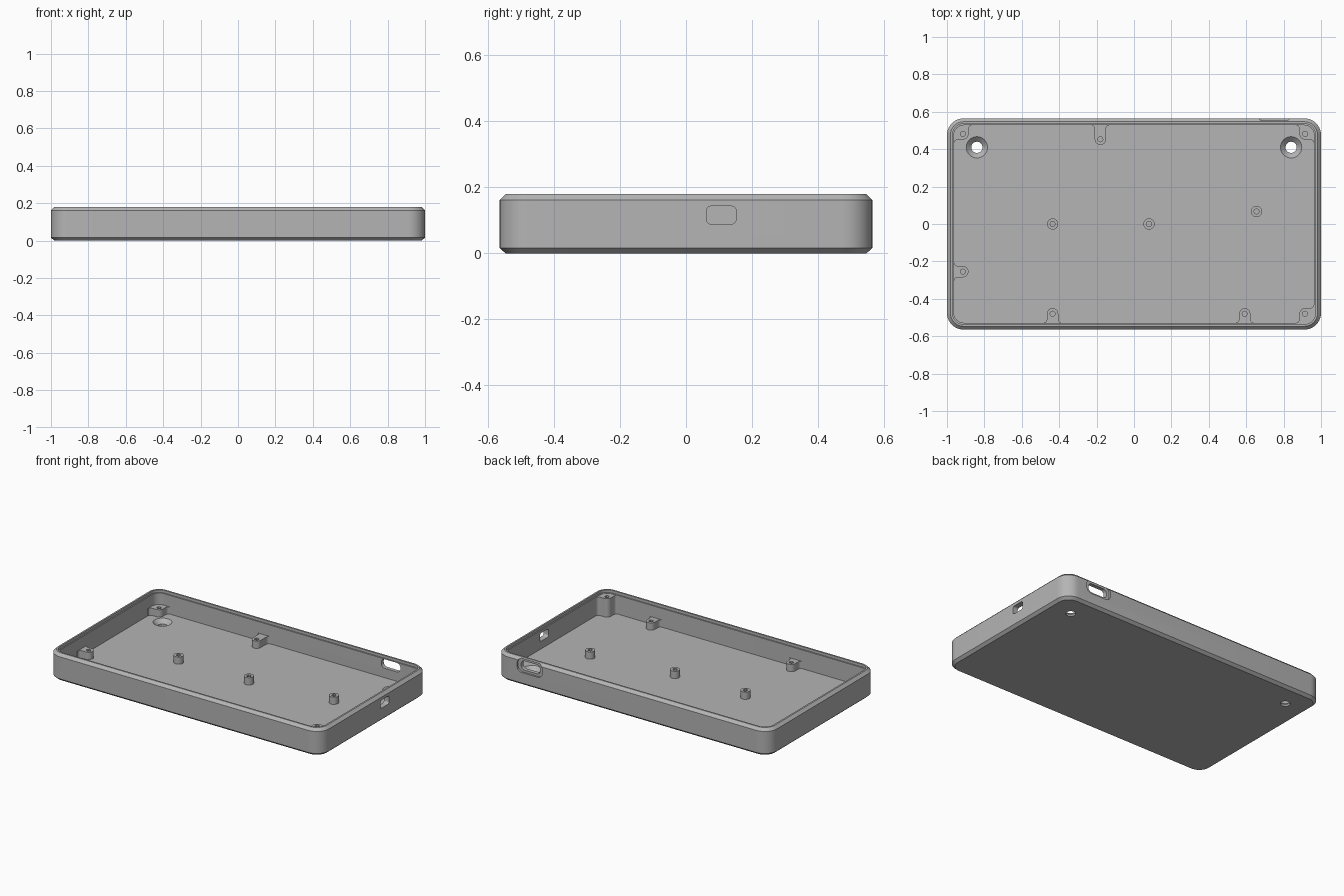
import bpy, bmesh
from math import pi, sin, cos
from mathutils import Vector, Matrix

cube = bpy.data.objects.get("Cube")
if cube:
    bpy.data.objects.remove(cube, do_unlink=True)

GREY = (0.46, 0.46, 0.46, 1)
grey = bpy.data.materials.new("matte_grey")
grey.use_nodes = True
grey.diffuse_color = GREY
grey.node_tree.nodes["Principled BSDF"].inputs["Base Color"].default_value = GREY

FLOOR = 0.038
INNER = Vector((0.962, 0.529))


def rounded_rect(hx, hy, r, steps=10):
    """Outline of a rounded rectangle, counter-clockwise."""
    pts = []
    for k, (sx, sy) in enumerate([(1, 1), (-1, 1), (-1, -1), (1, -1)]):
        for i in range(steps + 1):
            a = (k + i / steps) * pi / 2
            pts.append((sx * (hx - r) + r * cos(a), sy * (hy - r) + r * sin(a)))
    return pts


def circle(r, n=32):
    return [(r * cos(2 * pi * i / n), r * sin(2 * pi * i / n)) for i in range(n)]


def loft(name, sections, matrix=Matrix()):
    """Skin (outline, height) sections into one closed solid."""
    bm = bmesh.new()
    rings = [[bm.verts.new((p[0], p[1], z)) for p in pts] for pts, z in sections]
    for a, b in zip(rings, rings[1:]):
        for i in range(len(a)):
            j = (i + 1) % len(a)
            bm.faces.new((a[i], a[j], b[j], b[i]))
    bm.faces.new(rings[0][::-1])
    bm.faces.new(rings[-1])
    bm.transform(matrix)
    bmesh.ops.recalc_face_normals(bm, faces=bm.faces)
    mesh = bpy.data.meshes.new(name)
    bm.to_mesh(mesh)
    bm.free()
    mesh.materials.append(grey)
    obj = bpy.data.objects.new(name, mesh)
    bpy.context.collection.objects.link(obj)
    return obj


def activate(obj):
    bpy.ops.object.select_all(action='DESELECT')
    obj.select_set(True)
    bpy.context.view_layer.objects.active = obj


def cut(obj, cutter):
    mod = obj.modifiers.new("cut", 'BOOLEAN')
    mod.operation = 'DIFFERENCE'
    mod.solver = 'EXACT'
    mod.object = cutter
    activate(obj)
    bpy.ops.object.modifier_apply(modifier=mod.name)
    bpy.data.objects.remove(cutter, do_unlink=True)


def smooth(obj):
    activate(obj)
    bpy.ops.object.shade_smooth_by_angle(angle=0.5)


# Tray shell: outside, chamfers, rim, lid ledge, inner wall and floor
shell = [(1, 0.565, 0.09, 0.0, 0.018), (1, 0.565, 0.09, 0.016, 0),
         (1, 0.565, 0.09, 0.162, 0), (1, 0.565, 0.09, 0.18, 0.018),
         (1, 0.565, 0.09, 0.18, 0.029), (1, 0.565, 0.09, 0.162, 0.029),
         (1, 0.565, 0.09, 0.162, 0.037), (1, 0.565, 0.09, FLOOR, 0.037)]
tray = loft("tray", [(rounded_rect(x - d, y - d, r - d), z)
                     for x, y, r, z, d in shell])

# Countersunk mounting holes in the floor
for x in (-0.84, 0.84):
    profile = [(0.03, -0.05), (0.03, 0.012), (0.057, FLOOR), (0.057, 0.06)]
    cut(tray, loft("hole_cutter", [(circle(r), z) for r, z in profile],
                   Matrix.Translation((x, 0.41, 0))))

# Port in the right-hand wall
to_side = Matrix(((0, 0, 1, 0), (1, 0, 0, 0.107), (0, 1, 0, 0.116), (0, 0, 0, 1)))
port = rounded_rect(0.045, 0.027, 0.014, 6)
cut(tray, loft("port_cutter", [(port, 0.9), (port, 1.1)], to_side))

# Slot in the back wall with a shallow outer recess
to_back = Matrix(((1, 0, 0, 0.75), (0, 0, -1, 0), (0, 1, 0, 0.13), (0, 0, 0, 1)))
slot = rounded_rect(0.07, 0.03, 0.026, 8)
recess = rounded_rect(0.092, 0.045, 0.035, 8)
cut(tray, loft("slot_cutter", [(slot, -0.7), (slot, -0.48)], to_back))
cut(tray, loft("recess_cutter", [(recess, -0.7), (recess, -0.553)], to_back))
smooth(tray)

# Screw bosses
R, FILLET = 0.03, 0.022


def stem_side(c, d, n, length):
    """One flared side of a boss stem, from the wall towards its centre."""
    pts = [c + d * (length + 0.005) + n * (R + FILLET)]
    for i in range(7):
        a = -i / 6 * pi / 2
        pts.append(c + d * (length - FILLET + FILLET * cos(a))
                   + n * (R + FILLET + FILLET * sin(a)))
    return pts


def nose(c, u, v, span, steps=12):
    return [c + (u * cos(span * i / steps) + v * sin(span * i / steps)) * R
            for i in range(steps + 1)]


def reach(c, d):
    """Distance from a boss centre to the inner wall in direction d."""
    return abs(INNER.dot(Vector(map(abs, d)))) - c.dot(d)


def boss(name, x, y, top, dirs=()):
    c = Vector((x, y))
    dirs = [Vector(d) for d in dirs]
    if not dirs:
        outline = [c + Vector(p) for p in circle(R, 24)]
    elif len(dirs) == 1:
        d = dirs[0]
        n = Vector((-d.y, d.x))
        length = reach(c, d)
        outline = (stem_side(c, d, n, length) + nose(c, n, -d, pi)
                   + stem_side(c, d, -n, length)[::-1])
    else:
        d, e = dirs
        ld, le = reach(c, d), reach(c, e)
        outline = (stem_side(c, d, -e, ld) + nose(c, -e, -d, pi / 2)
                   + stem_side(c, e, -d, le)[::-1]
                   + [c + d * (ld + 0.005) + e * (le + 0.005)])
    obj = loft(name, [(outline, FLOOR - 0.005), (outline, top)])
    pilot = circle(0.014, 8)
    cut(obj, loft("pilot_cutter", [(pilot, FLOOR + 0.002), (pilot, 0.3)],
                  Matrix.Translation((x, y, 0))))
    smooth(obj)


LOW, TALL = 0.086, 0.16
LEFT, RIGHT, FRONT, BACK = (-1, 0), (1, 0), (0, -1), (0, 1)

for i, (x, y) in enumerate([(-0.435, 0), (0.08, 0), (0.655, 0.067)]):
    boss(f"floor_post_{i + 1}", x, y, LOW)

boss("back_wall_boss", -0.18, 0.453, LOW, [BACK])
boss("side_wall_boss", -0.915, -0.255, LOW, [LEFT])
for i, x in enumerate((-0.435, 0.592)):
    boss(f"front_wall_boss_{i + 1}", x, -0.48, LOW, [FRONT])

boss("back_corner_boss_1", -0.915, 0.482, LOW, [LEFT, BACK])
boss("back_corner_boss_2", 0.915, 0.482, LOW, [RIGHT, BACK])
boss("front_corner_boss", 0.915, -0.48, TALL, [RIGHT, FRONT])
